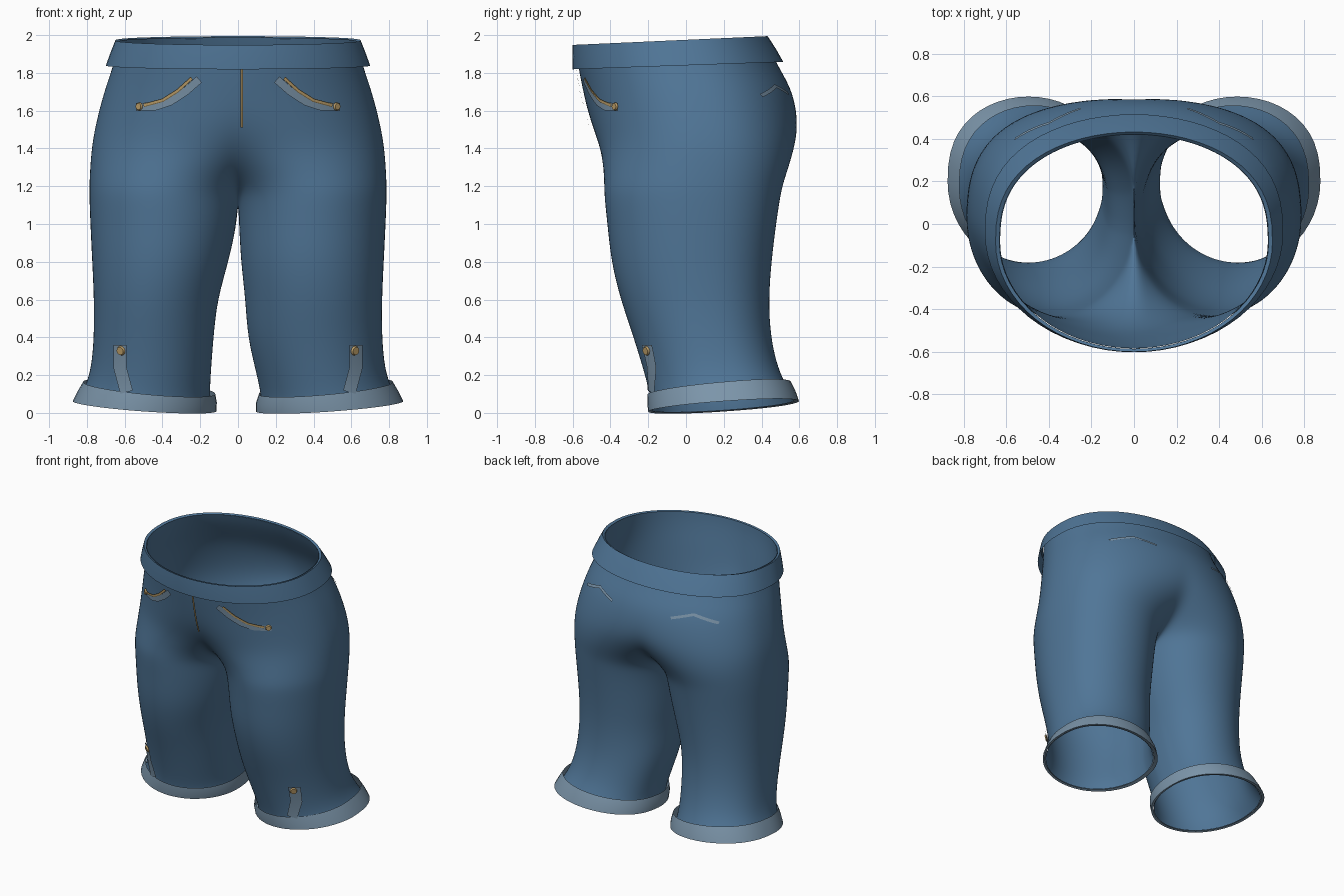
import bpy, bmesh
from math import sin, cos, pi, acos, radians
from mathutils import Vector
from mathutils.bvhtree import BVHTree

cube = bpy.data.objects.get("Cube")
if cube:
    bpy.data.objects.remove(cube)


def material(name, rgb):
    m = bpy.data.materials.new(name)
    m.use_nodes = True
    m.diffuse_color = (*rgb, 1)
    m.node_tree.nodes["Principled BSDF"].inputs["Base Color"].default_value = (*rgb, 1)
    return m


DENIM = material("denim blue", (0.08, 0.18, 0.31))
TRIM = material("faded denim", (0.20, 0.30, 0.40))
GOLD = material("gold", (0.50, 0.34, 0.14))
BRASS = material("dark brass", (0.17, 0.12, 0.05))


def finish(name, bm, mat, angle=50):
    mesh = bpy.data.meshes.new(name)
    bm.to_mesh(mesh)
    bm.free()
    mesh.materials.append(mat)
    obj = bpy.data.objects.new(name, mesh)
    bpy.context.collection.objects.link(obj)
    bpy.ops.object.select_all(action="DESELECT")
    bpy.context.view_layer.objects.active = obj
    obj.select_set(True)
    bpy.ops.object.shade_smooth_by_angle(angle=radians(angle))
    return obj


def oval(angle, side, cx, rx, front, back):
    """Point on a garment section, squarer at the back than at the front."""
    s = sin(angle)
    y = (front + back) / 2 + (back - front) / 2 * (s ** 0.8 if s > 0 else s)
    return side * (cx + rx * cos(angle)), y


def skin(bm, low, high, flip, closed=True):
    n = len(low)
    for i in range(n if closed else n - 1):
        j = (i + 1) % n
        quad = [low[i], low[j], high[j], high[i]]
        bm.faces.new(quad[::-1] if flip else quad)


# Trousers: each half is a stack of ovals; hip ovals are cut at the middle plane
ARC, INNER = 24, 5
# height, half width, oval centre, front, back, rise towards the back
hips = [(1.97, .63, 0, -.585, .42, .04), (1.9, .645, 0, -.58, .45, .02),
        (1.8, .675, 0, -.565, .51, 0), (1.7, .71, 0, -.545, .565, 0),
        (1.55, .75, .05, -.51, .595, 0), (1.42, .775, .17, -.465, .585, 0),
        (1.3, .785, .3, -.445, .55, 0), (1.2, .79, .37, -.44, .515, 0),
        (1.13, .79, .39, -.435, .5, 0)]
# height, outer edge, right inner edge, left inner edge, front, back, tilt
legs = [(1.0, .785, .006, .006, -.42, .48, 0), (.8, .775, .05, .015, -.4, .455, 0),
        (.6, .765, .11, .04, -.35, .44, 0), (.4, .765, .13, .05, -.28, .45, 0),
        (.22, .78, .145, .1, -.22, .49, .04), (.11, .815, .15, .125, -.19, .54, .07),
        (.04, .855, .135, .12, -.185, .575, .07)]


def leg_ring(bm, side, row, angles):
    z, outer, right_in, left_in, front, back, tilt = row
    inner = left_in if side > 0 else right_in
    ring = []
    for a in angles:
        x, y = oval(a, side, (outer + inner) / 2, (outer - inner) / 2, front, back)
        ring.append(bm.verts.new((x, y, z + tilt * (y - .2 + abs(x) - .49))))
    return ring


bm = bmesh.new()
for side in (1, -1):
    flip = side > 0
    above = None
    for z, width, cx, front, back, rise in hips:
        rx = width - cx
        end = acos(-cx / rx)
        ring = []
        for i in range(ARC + 1):
            x, y = oval(-end + 2 * end * i / ARC, side, cx, rx, front, back)
            ring.append(bm.verts.new((0 if i in (0, ARC) else x, y, z + rise * y)))
        if above:
            skin(bm, ring, above, not flip, False)
        above = ring
    # Crotch seam closes the lowest hip section into a full ring
    a, b = above[-1].co, above[0].co
    above = above + [bm.verts.new(a.lerp(b, k / (INNER + 1))) for k in range(1, INNER + 1)]
    angles = [-end + 2 * end * i / ARC for i in range(ARC + 1)]
    angles += [end + (2 * pi - 2 * end) * k / (INNER + 1) for k in range(1, INNER + 1)]
    for row in legs:
        ring = leg_ring(bm, side, row, angles)
        skin(bm, ring, above, not flip)
        above = ring
seam = [v for v in bm.verts if abs(v.co.x) < 1e-5]
bmesh.ops.remove_doubles(bm, verts=seam, dist=.0005)
bmesh.ops.recalc_face_normals(bm, faces=bm.faces)
if sum(f.normal.x * f.calc_center_median().x for f in bm.faces) < 0:
    bmesh.ops.reverse_faces(bm, faces=bm.faces)
trousers = finish("trousers", bm, DENIM, 180)
sub = trousers.modifiers.new("smooth cloth", "SUBSURF")
sub.levels = sub.render_levels = 2

# Waistband: folded down from the rim, standing off the hips
bm = bmesh.new()
above = None
band = [(1.965, .632, -.586, .42, .04), (1.975, .65, -.6, .432, .045),
        (1.91, .675, -.602, .475, .04), (1.84, .7, -.6, .515, .035)]
for z, width, front, back, rise in band:
    ring = []
    for i in range(64):
        x, y = oval(2 * pi * i / 64, 1, 0, width, front, back)
        ring.append(bm.verts.new((x, y, z + rise * y)))
    if above:
        skin(bm, ring, above, False)
    above = ring
finish("waistband", bm, DENIM)

# Turned-up cuffs: open at the top, joined to the hem at the bottom
cuff = [(.04, .855, .135, .12, -.185, .575, .07), (.035, .875, .115, .095, -.2, .598, .07),
        (.085, .85, .112, .095, -.205, .58, .08), (.135, .82, .12, .11, -.205, .555, .09)]
for side, label in ((1, "left"), (-1, "right")):
    bm = bmesh.new()
    above = None
    for row in cuff:
        ring = leg_ring(bm, side, row, [2 * pi * i / 48 for i in range(48)])
        if above:
            skin(bm, above, ring, side < 0)
        above = ring
    finish(label + "_cuff", bm, TRIM)

# Surface finder, so trims follow the cloth
cloth = BVHTree.FromObject(trousers, bpy.context.evaluated_depsgraph_get())


def on_cloth(x, z, facing, gap):
    hit = cloth.ray_cast(Vector((x, facing * 2, z)), Vector((0, -facing, 0)))[0]
    return Vector((x, (hit.y if hit else 0) + facing * gap, z))


def strip(name, path, width, mat, facing=-1, gap=.01, steps=5):
    """Flat ribbon laid on the cloth along a path of (x, z) points."""
    pts = [Vector(p) for p in path]
    fine = [a.lerp(b, k / steps) for a, b in zip(pts, pts[1:]) for k in range(steps)] + [pts[-1]]
    bm = bmesh.new()
    rows = []
    for i, p in enumerate(fine):
        d = (fine[min(i + 1, len(fine) - 1)] - fine[max(i - 1, 0)]).normalized()
        n = Vector((-d.y, d.x)) * width / 2
        rows.append([bm.verts.new(on_cloth(*(p + n * t), facing, gap)) for t in (-1, 0, 1)])
    for low, high in zip(rows, rows[1:]):
        skin(bm, low, high, False, False)
    bmesh.ops.recalc_face_normals(bm, faces=bm.faces)
    if sum(f.normal.y for f in bm.faces) * facing < 0:
        bmesh.ops.reverse_faces(bm, faces=bm.faces)
    return finish(name, bm, mat)


def stud(name, x, z, radius, gap):
    bm = bmesh.new()
    bmesh.ops.create_cone(bm, cap_ends=True, segments=12, radius1=radius,
                          radius2=radius * .8, depth=.012)
    spot = on_cloth(x, z, -1, gap)
    du = on_cloth(x + .02, z, -1, gap) - spot
    dv = on_cloth(x, z + .02, -1, gap) - spot
    turn = du.cross(dv).to_track_quat("Z", "Y").to_matrix().to_4x4()
    bmesh.ops.transform(bm, matrix=turn, verts=bm.verts)
    bmesh.ops.translate(bm, vec=spot, verts=bm.verts)
    finish(name, bm, GOLD, 30)


# Pockets, zips, leg tabs and studs on both sides
pocket = [(.205, 1.765), (.28, 1.70), (.36, 1.648), (.44, 1.622), (.54, 1.62)]
zipper = [(.245, 1.772), (.32, 1.705), (.4, 1.655), (.5, 1.628)]
back_pocket = [(.25, 1.69), (.4, 1.73), (.56, 1.68)]
tab = [(.625, .36), (.625, .24), (.59, .11)]
for side, label in ((1, "left_"), (-1, "right_")):
    def flip_x(path):
        return [(side * x, z) for x, z in path]
    strip(label + "pocket_trim", flip_x(pocket), .042, TRIM)
    strip(label + "zip_edge", flip_x(zipper), .018, BRASS, gap=.014)
    strip(label + "zip", flip_x(zipper), .01, GOLD, gap=.018)
    stud(label + "pocket_stud", side * .525, 1.622, .022, .016)
    strip(label + "back_pocket", flip_x(back_pocket), .018, TRIM, facing=1)
    strip(label + "leg_tab", flip_x(tab), .068, TRIM, gap=.018)
    stud(label + "tab_stud", side * .622, .328, .026, .024)

# Fly
strip("fly_edge", [(.02, 1.83), (.02, 1.51)], .014, BRASS, gap=.016)
strip("fly", [(.022, 1.83), (.022, 1.51)], .006, GOLD, gap=.02)
